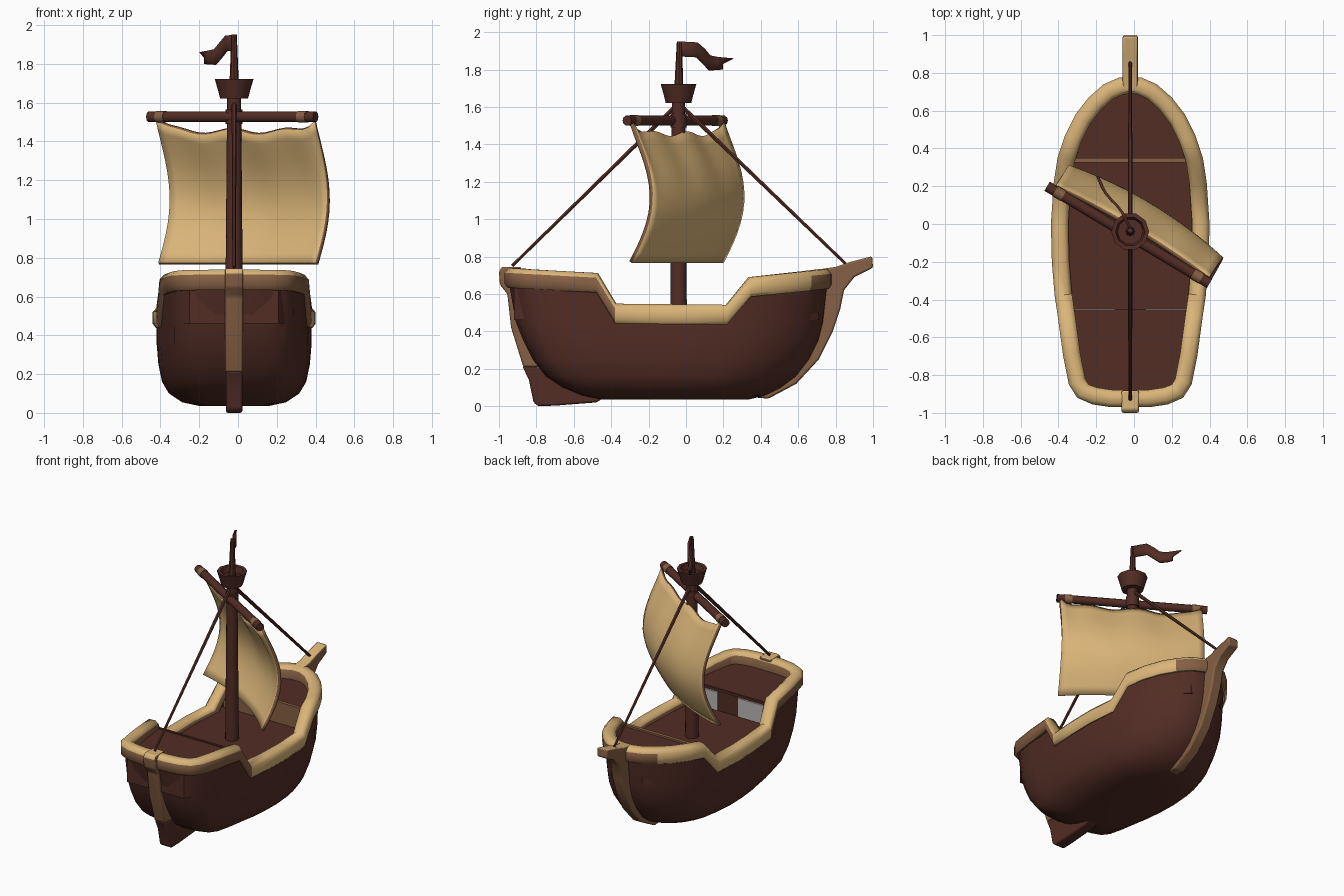
import bpy, bmesh, math
from mathutils import Vector

if "Cube" in bpy.data.objects:
    bpy.data.objects.remove(bpy.data.objects["Cube"])

CX = -0.02  # ship centreline


def material(name, rgb):
    m = bpy.data.materials.new(name)
    m.diffuse_color = (*rgb, 1)
    m.use_nodes = True
    m.node_tree.nodes["Principled BSDF"].inputs["Base Color"].default_value = m.diffuse_color
    return m


DARK = material("dark_wood", (0.085, 0.026, 0.018))
TAN = material("tan_canvas", (0.70, 0.46, 0.19))
MID = material("mid_wood", (0.24, 0.118, 0.058))
GREY = material("pale_grey", (0.50, 0.48, 0.47))


def finish(name, bm, mats, angle=40, rule=None):
    bmesh.ops.recalc_face_normals(bm, faces=bm.faces)
    bm.normal_update()
    if rule:
        for f in bm.faces:
            f.material_index = rule(f)
    me = bpy.data.meshes.new(name)
    bm.to_mesh(me)
    bm.free()
    ob = bpy.data.objects.new(name, me)
    bpy.context.collection.objects.link(ob)
    for m in mats:
        me.materials.append(m)
    bpy.ops.object.select_all(action='DESELECT')
    ob.select_set(True)
    bpy.context.view_layer.objects.active = ob
    bpy.ops.object.shade_smooth_by_angle(angle=math.radians(angle))
    return ob


def loft(rows, close_u=True, close_v=False, caps=False):
    """Skin a list of point rows."""
    bm = bmesh.new()
    g = [[bm.verts.new(p) for p in r] for r in rows]
    n, m = len(g), len(g[0])
    for i in range(n if close_v else n - 1):
        for j in range(m if close_u else m - 1):
            a, b = g[i], g[(i + 1) % n]
            k = (j + 1) % m
            bm.faces.new((a[j], a[k], b[k], b[j]))
    if caps:
        bm.faces.new(g[0])
        bm.faces.new(g[-1])
    return bm


def rod(name, p, q, r1, r2, sides=12, mat=DARK):
    p, q = Vector(p), Vector(q)
    rot = (q - p).to_track_quat('Z', 'Y')
    ring = [Vector((math.cos(2 * math.pi * i / sides), math.sin(2 * math.pi * i / sides), 0)) for i in range(sides)]
    rows = [[c + rot @ (v * r) for v in ring] for c, r in ((p, r1), (q, r2))]
    return finish(name, loft(rows, caps=True), [mat])


def interp(pts, t):
    for (a, fa), (b, fb) in zip(pts, pts[1:]):
        if t <= b:
            return fa + (fb - fa) * max(0, (t - a) / (b - a))
    return pts[-1][1]


def sheer(y):
    return interp([(-1, .74), (-.48, .712), (-.38, .548), (.22, .542), (.35, .69), (.8, .735)], y)


# plan outline of the rail (half width, y), mirrored to a closed loop
HALF = [(0, -.97), (.1, -.97), (.2, -.955), (.28, -.92), (.325, -.85), (.355, -.7), (.385, -.48),
        (.4, -.38), (.415, -.2), (.42, 0), (.405, .22), (.385, .35), (.345, .47), (.29, .58),
        (.22, .67), (.14, .74), (.06, .775), (0, .78)]
LOOP = HALF + [(-w, y) for w, y in HALF[-2:0:-1]]

# hull: levels of (z, width scale, stern y, bow y); last one follows the sheer
LEVELS = [(.035, .42, -.45, .33), (.055, .64, -.55, .42), (.1, .80, -.66, .51), (.16, .885, -.75, .59),
          (.25, .93, -.82, .66), (.35, .95, -.87, .71), (.45, .95, -.91, .735), (None, .94, -.95, .76)]
rows = []
for z, s, y0, y1 in LEVELS:
    rows.append([(CX + w * s, y0 + (y + .97) / 1.75 * (y1 - y0), sheer(y) - .06 if z is None else z)
                 for w, y in LOOP])
bm = loft(rows)
bm.verts.ensure_lookup_table()
bm.faces.new(bm.verts[:len(LOOP)])
finish("hull", bm, [DARK], 60)

# rail: rounded section swept round the outline
SECTION = [(0, -.085), (0, -.025), (.022, 0), (.07, 0), (.092, -.02), (.092, -.09), (.07, -.105), (.015, -.105)]
rows = []
for i, (w, y) in enumerate(LOOP):
    a, b = LOOP[i - 1], LOOP[(i + 1) % len(LOOP)]
    n = Vector((a[1] - b[1], b[0] - a[0])).normalized()
    rows.append([(CX + w + n.x * d, y + n.y * d, sheer(y) + h) for d, h in SECTION])


def rail_rule(f):
    c = f.calc_center_median()
    if f.normal.z > .35:
        return 0
    inner = f.normal.x * (c.x - CX) + f.normal.y * (c.y + .1) < 0
    return 1 if inner or c.y < -.42 or c.y > .68 else 0


finish("rail", loft(rows, close_v=True), [TAN, MID], 50, rail_rule)


# decks: flat slabs following the outline
def deck(name, y0, y1, z0, z1):
    side = [(y, w) for w, y in HALF[2:]]
    ys = [y0 + (y1 - y0) * i / 10 for i in range(11)]
    half = [(max(.02, interp(side, y) - .05), y) for y in ys]
    ring = half + [(-w, y) for w, y in reversed(half)]
    return finish(name, loft([[(CX + w, y, z) for w, y in ring] for z in (z0, z1)], caps=True), [DARK])


deck("main_deck", -.48, .36, .43, .50)
deck("quarter_deck", -.92, -.46, .46, .655)
deck("fore_deck", .34, .71, .46, .645)


def box(name, x0, x1, y0, y1, z0, z1, mat):
    rows = [[(x0, y0, z), (x1, y0, z), (x1, y1, z), (x0, y1, z)] for z in (z0, z1)]
    return finish(name, loft(rows, caps=True), [mat])


box("fore_bulkhead", CX - .33, CX + .33, .332, .341, .49, .64, MID)
box("fore_deck_beam", CX - .33, CX + .33, .325, .35, .63, .658, MID)
box("quarter_deck_beam", CX - .33, CX + .33, -.468, -.452, .645, .662, DARK)
for s in (-1, 1):
    box("cabin_panel", CX + s * .08, CX + s * .31, -.461, -.447, .505, .64, GREY)


# keel pieces: side profiles given thickness
def keel(name, pts, half, mats, rule=None):
    rows = [[(CX + s * half, y, z) for y, z in pts] for s in (-1, 1)]
    ob = finish(name, loft(rows, caps=True), mats, 35, rule)
    b = ob.modifiers.new("bevel", 'BEVEL')
    b.width, b.segments, b.limit_method = .01, 2, 'ANGLE'
    return ob


top_tan = lambda f: 0 if f.normal.z > .5 else 1
keel("stem_and_bowsprit", [(.70, .73), (.80, .745), (.88, .772), (.995, .802), (1.0, .74), (.90, .69), (.845, .62),
     (.825, .52), (.785, .4), (.71, .25), (.59, .12), (.44, .04), (.33, .05), (.38, .12), (.5, .17),
     (.62, .3), (.68, .45), (.70, .6)], .04, [TAN, MID], top_tan)
keel("stern_post", [(-.88, .745), (-.985, .745), (-1.0, .72), (-.995, .65), (-.955, .6), (-.935, .42), (-.87, .21),
     (-.78, .21), (-.86, .45), (-.9, .62)], .046, [TAN, MID], top_tan)
keel("rudder", [(-.875, .215), (-.84, .14), (-.815, .02), (-.79, 0), (-.7, .003), (-.48, .02), (-.43, .05),
     (-.5, .1), (-.7, .2)], .042, [DARK])

# mast, lookout basket and flag pole
MX, MY = CX, -.04
rod("mast", (MX, MY, .47), (MX, MY, 1.64), .046, .036, 14)
rod("flag_pole", (MX, MY, 1.6), (MX, MY + .005, 1.95), .028, .014, 8)
rows = []
for r, z in ((.02, 1.62), (.072, 1.622), (.082, 1.66), (.1, 1.722), (.078, 1.722), (.068, 1.68), (.01, 1.68)):
    rows.append([(MX + r * math.cos(i * math.pi / 5), MY + r * math.sin(i * math.pi / 5), z) for i in range(10)])
finish("lookout_basket", loft(rows, caps=True), [DARK])

# swallow-tailed flag
FLAG = [(0, 1.95, 1.91, 1.87), (.26, 1.945, 1.905, 1.865), (.42, 1.91, 1.87, 1.825), (.58, 1.875, 1.835, 1.795),
        (.76, 1.868, 1.832, 1.797), (.86, 1.866, 1.83, 1.80)]
rows = [[(MX - .18 * s, MY + .29 * s + .02 * math.sin(6 * s), z) for z in zs] for s, *zs in FLAG]
rows[-1][0] = (MX - .18, MY + .29, 1.86)
flag = finish("flag", loft(rows, close_u=False), [DARK])
flag.modifiers.new("thick", 'SOLIDIFY').thickness = .014

# yard with end bands
A, B = Vector((-.46, .20, 1.527)), Vector((.40, -.315, 1.527))
rod("yard", A, B, .028, .028, 10)
for t in (.05, .90):
    rod("yard_band", A.lerp(B, t), A.lerp(B, t + .05), .031, .031, 10, MID)
rod("yard_lashing", (MX, MY, 1.49), (MX, MY, 1.565), .044, .044, 12)

# billowing sail hung from the yard
along = (B - A).normalized()
out = Vector((-along.y, along.x, 0))
mid = (A + B) / 2
rows = []
for j in range(15):
    v = j / 14
    row = []
    for i in range(25):
        u = i / 12 - 1
        top = 1.452 + .07 * abs(u) ** 8 + .013 * math.cos(9 * u + .8)
        z = top + (.77 - top) * v
        belly = .02 + .125 * math.sin(math.pi * v ** 1.1) + .07 * (1 - u * u) * (.35 + .65 * v)
        p = mid + along * (u * .475 + .01 + .012 * v) + out * belly
        row.append((p.x, p.y, z))
    rows.append(row)
sail = finish("sail", loft(rows, close_u=False), [TAN, MID])
m = sail.modifiers.new("thick", 'SOLIDIFY')
m.thickness, m.offset, m.material_offset_rim = .022, 0, 1

# rigging
rod("aft_stay", (MX, MY - .02, 1.6), (CX, -.93, .75), .013, .009, 6)
rod("fore_stay", (MX, MY + .02, 1.6), (CX, .86, .755), .013, .009, 6)
